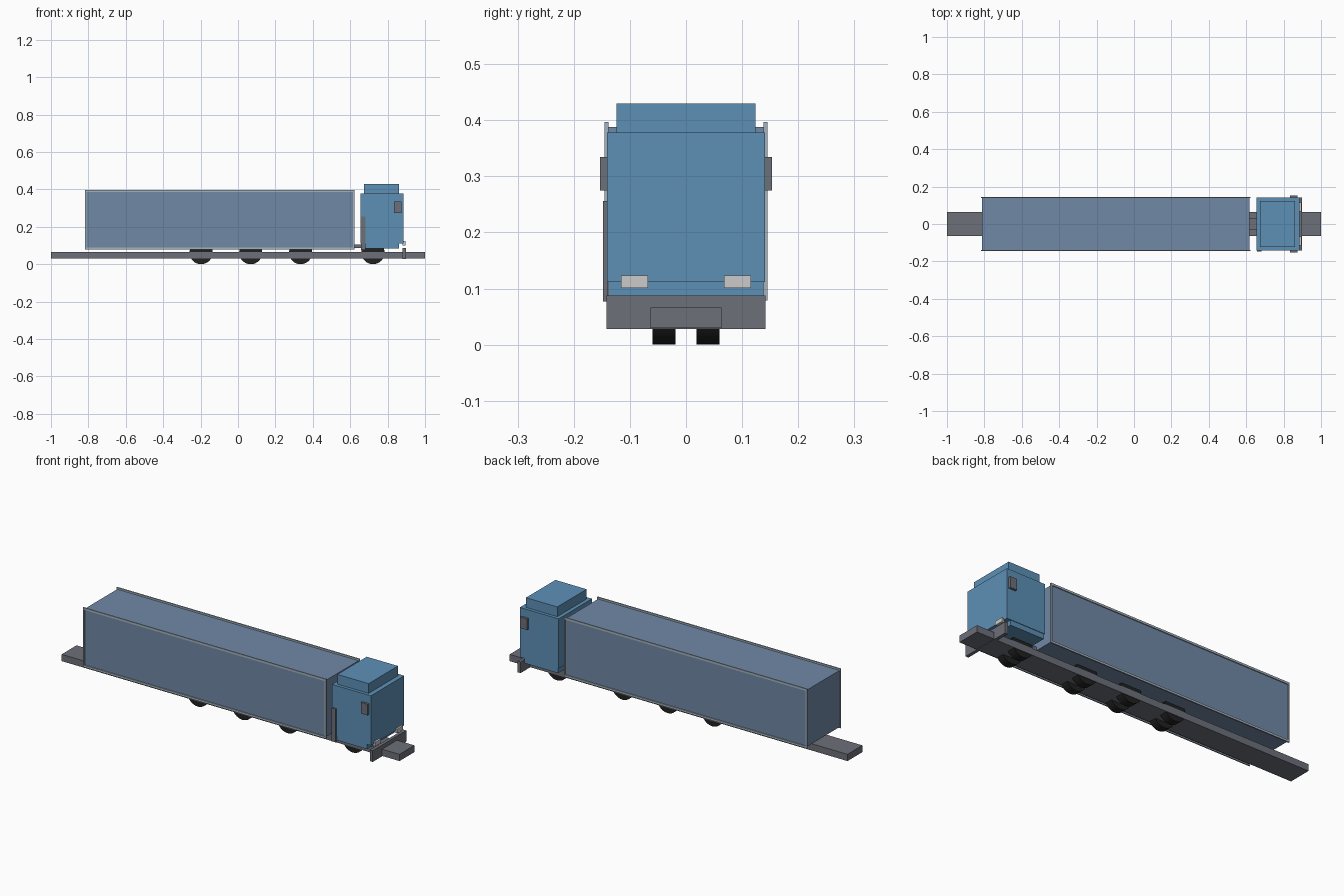
import bpy, bmesh, math
from mathutils import Matrix, Vector

if "Cube" in bpy.data.objects:
    bpy.data.objects.remove(bpy.data.objects["Cube"])


def paint(name, rgb):
    m = bpy.data.materials.new(name)
    m.diffuse_color = (*rgb, 1)
    m.use_nodes = True
    m.node_tree.nodes["Principled BSDF"].inputs["Base Color"].default_value = m.diffuse_color
    return m


CAB = paint("cab_blue", (0.11, 0.28, 0.47))
CARGO = paint("cargo_blue", (0.16, 0.25, 0.38))
STEEL = paint("dark_steel", (0.15, 0.16, 0.19))
RAIL = paint("light_rail", (0.38, 0.45, 0.52))
LAMP = paint("lamp_white", (0.8, 0.8, 0.78))
RUBBER = paint("rubber", (0.015, 0.015, 0.015))


def finish(name, bm, mat):
    me = bpy.data.meshes.new(name)
    bm.to_mesh(me)
    bm.free()
    ob = bpy.data.objects.new(name, me)
    bpy.context.collection.objects.link(ob)
    me.materials.append(mat)
    return ob


def box(name, x, y, z, mat):
    """Box given by its (min, max) range on each axis."""
    bm = bmesh.new()
    size = Vector((x[1] - x[0], y[1] - y[0], z[1] - z[0]))
    mid = Vector((sum(x) / 2, sum(y) / 2, sum(z) / 2))
    bmesh.ops.create_cube(bm, size=1, matrix=Matrix.Translation(mid) @ Matrix.Diagonal((*size, 1)))
    return finish(name, bm, mat)


def wheel(name, x, y, mat, r=0.062, width=0.041):
    bm = bmesh.new()
    place = Matrix.Translation((x, y, r)) @ Matrix.Rotation(math.pi / 2, 4, 'X')
    bmesh.ops.create_cone(bm, cap_ends=True, segments=32, radius1=r, radius2=r, depth=width, matrix=place)
    for f in bm.faces:
        f.smooth = len(f.verts) == 4
    for e in bm.edges:
        e.smooth = e.calc_face_angle(0) < math.radians(40)
    return finish(name, bm, mat)


# Chassis beam and coupling behind the cab
box("chassis_beam", (-1, 1), (-0.063, 0.063), (0.03, 0.066), STEEL)
box("coupling", (0.60, 0.67), (-0.033, 0.033), (0.088, 0.105), STEEL)

# Cargo box
box("cargo_box", (-0.812, 0.617), (-0.14, 0.14), (0.085, 0.388), CARGO)

# Cab with its stepped base and roof deflector
box("cab_body", (0.655, 0.885), (-0.141, 0.141), (0.112, 0.378), CAB)
box("cab_base", (0.66, 0.86), (-0.138, 0.138), (0.085, 0.112), CAB)
box("roof_deflector", (0.675, 0.86), (-0.124, 0.124), (0.378, 0.43), CAB)
box("front_bumper", (0.88, 0.897), (-0.142, 0.142), (0.028, 0.088), STEEL)
box("exhaust_stack", (0.657, 0.682), (-0.148, -0.139), (0.077, 0.256), STEEL)

# Paired parts on the two sides
for side, s in (("right", -1), ("left", 1)):
    def span(a, b):
        return tuple(sorted((s * a, s * b)))
    edge = span(0.138, 0.145)
    box("top_rail_" + side, (-0.817, 0.622), edge, (0.386, 0.397), RAIL)
    box("bottom_rail_" + side, (-0.817, 0.622), edge, (0.079, 0.09), RAIL)
    for end, x in (("rear", -0.817), ("front", 0.614)):
        box(f"corner_post_{end}_{side}", (x, x + 0.008), edge, (0.09, 0.386), RAIL)
    box("headlight_" + side, (0.88, 0.895), span(0.068, 0.116), (0.101, 0.123), LAMP)
    box("mirror_" + side, (0.834, 0.874), span(0.14, 0.153), (0.275, 0.334), STEEL)
    for i, x in enumerate((-0.197, 0.068, 0.335, 0.722)):
        wheel(f"wheel_{i + 1}_{side}", x, s * 0.039, RUBBER)
